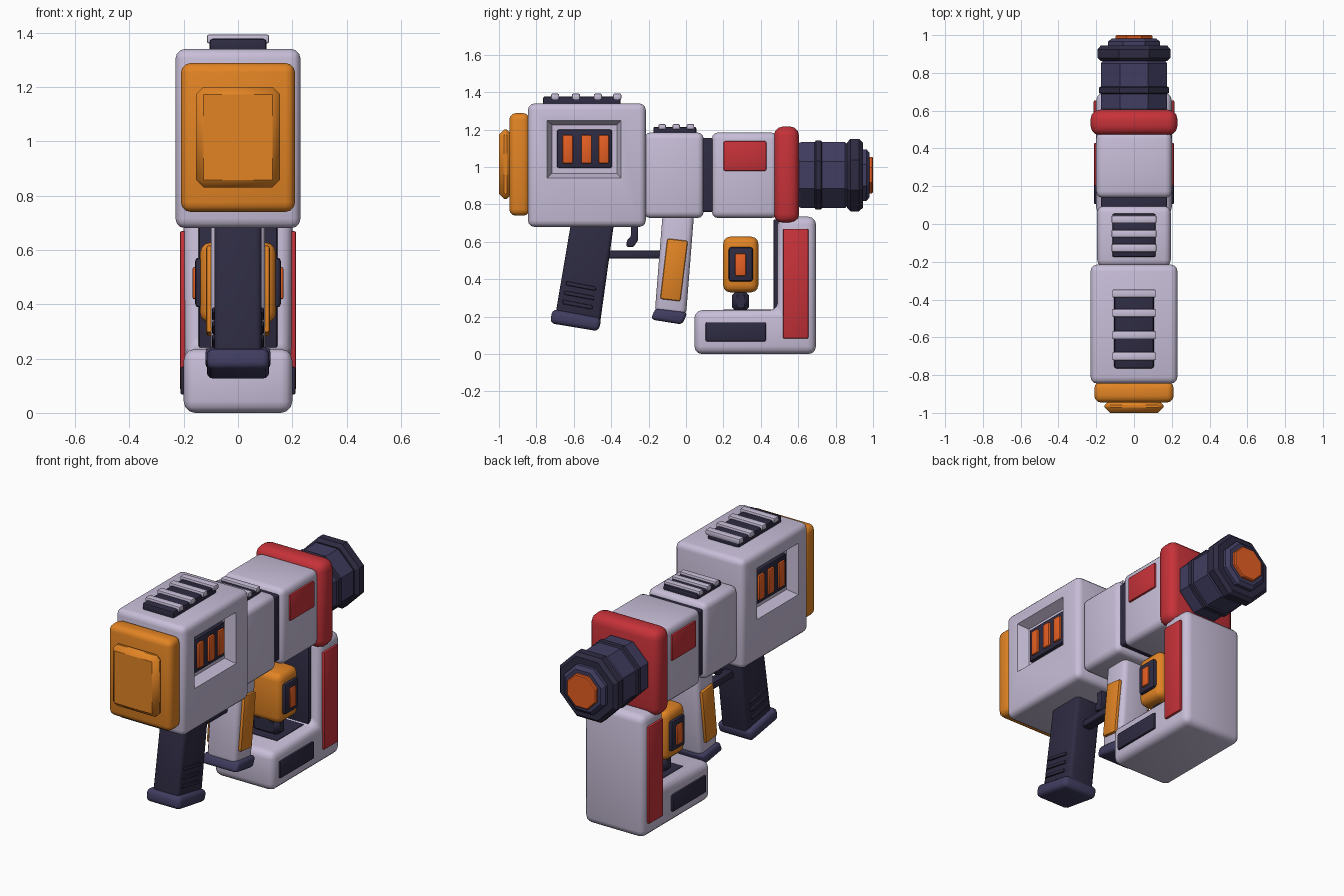
import bpy, bmesh, math

if "Cube" in bpy.data.objects:
    bpy.data.objects.remove(bpy.data.objects["Cube"])


def material(name, rgb):
    m = bpy.data.materials.new(name)
    lin = [((c / 255 + 0.055) / 1.055) ** 2.4 for c in rgb]
    m.diffuse_color = (*lin, 1)
    m.use_nodes = True
    m.node_tree.nodes["Principled BSDF"].inputs["Base Color"].default_value = m.diffuse_color
    return m


SHELL = material("shell", (200, 190, 216))
DARK = material("dark", (46, 43, 66))
NAVY = material("navy", (64, 61, 96))
ORANGE = material("orange", (226, 132, 36))
RED = material("red", (198, 50, 57))
GLOW = material("glow", (230, 95, 35))


def loft(name, rings, mat, bevel=0.0, seg=3, smooth=True):
    """Skin rings of equal point count, cap both ends, round the edges."""
    bm = bmesh.new()
    loops = [[bm.verts.new(p) for p in r] for r in rings]
    n = len(loops[0])
    for a, b in zip(loops, loops[1:]):
        for i in range(n):
            j = (i + 1) % n
            bm.faces.new((a[i], a[j], b[j], b[i]))
    bm.faces.new(loops[0])
    bm.faces.new(loops[-1])
    bmesh.ops.recalc_face_normals(bm, faces=bm.faces[:])
    if bevel:
        bmesh.ops.bevel(bm, geom=bm.edges[:], offset=bevel, segments=seg,
                        profile=0.5, affect='EDGES', clamp_overlap=True)
    if smooth:
        for f in bm.faces:
            f.smooth = True
        for e in bm.edges:
            e.smooth = e.calc_face_angle(0) < math.radians(40)
    me = bpy.data.meshes.new(name)
    bm.to_mesh(me)
    bm.free()
    me.materials.append(mat)
    ob = bpy.data.objects.new(name, me)
    bpy.context.collection.objects.link(ob)
    return ob


def prism(name, x, pts, mat, bevel=0.0, seg=3):
    """Extrude a y-z outline across x; x is a half width or a pair."""
    x0, x1 = (-x, x) if isinstance(x, (int, float)) else x
    return loft(name, [[(v, y, z) for y, z in pts] for v in (x0, x1)], mat, bevel, seg)


def rect(y0, y1, z0, z1):
    return [(y0, z0), (y1, z0), (y1, z1), (y0, z1)]


def box(name, x, y0, y1, z0, z1, mat, bevel=0.0, seg=3):
    return prism(name, x, rect(y0, y1, z0, z1), mat, bevel, seg)


def sides(name, x0, x1, pts, mat, bevel=0.008):
    """Mirrored pair of side panels."""
    prism(name + "_right", (x0, x1), pts, mat, bevel, 2)
    prism(name + "_left", (-x1, -x0), pts, mat, bevel, 2)


def octagon(name, profile, mat, zc=0.957):
    """Eight-sided turned part along y from (y, half width across flats)."""
    rings = []
    for y, a in profile:
        r = a / math.cos(math.pi / 8)
        angles = [math.pi / 8 + k * math.pi / 4 for k in range(8)]
        rings.append([(r * math.cos(t), y, zc + r * math.sin(t)) for t in angles])
    return loft(name, rings, mat, smooth=False)


# rear housing with a sloped window recess on each side
body = box("rear_housing", 0.23, -0.845, -0.215, 0.68, 1.34, SHELL, 0.035)
for s in (1, -1):
    outer = [(s * 0.235, y, z) for y, z in rect(-0.745, -0.345, 0.938, 1.252)]
    floor = [(s * 0.17, y, z) for y, z in rect(-0.716, -0.37, 0.966, 1.225)]
    cutter = loft("recess_cutter", [outer, floor], SHELL, smooth=False)
    mod = body.modifiers.new("recess", 'BOOLEAN')
    mod.object = cutter
    mod.operation = 'DIFFERENCE'
    mod.solver = 'EXACT'
    bpy.context.view_layer.objects.active = body
    bpy.ops.object.modifier_apply(modifier=mod.name)
    bpy.data.objects.remove(cutter)
bpy.ops.object.select_all(action='DESELECT')
body.select_set(True)
bpy.ops.object.shade_smooth_by_angle(angle=math.radians(35))

# cell window and glowing bars
sides("cell_window", 0.16, 0.19, rect(-0.69, -0.395, 0.995, 1.2), DARK, 0.01)
for i, y in enumerate((-0.633, -0.532, -0.44)):
    sides(f"cell_bar_{i}", 0.18, 0.202, rect(y - 0.028, y + 0.028, 1.02, 1.172), GLOW)

# butt plates
box("butt_plate", 0.21, -0.945, -0.835, 0.74, 1.288, ORANGE, 0.035)
box("butt_pad", 0.155, -1.0, -0.93, 0.83, 1.2, ORANGE, 0.028, 1)

# top vents with slats
box("rear_vent", 0.105, -0.765, -0.35, 1.32, 1.378, DARK, 0.012, 2)
for i, y in enumerate((-0.70, -0.588, -0.471, -0.368)):
    box(f"rear_vent_slat_{i}", 0.115, y - 0.022, y + 0.022, 1.36, 1.393, SHELL, 0.008, 2)
box("mid_vent", 0.115, -0.175, 0.055, 1.17, 1.215, DARK, 0.01, 2)
for i, y in enumerate((-0.127, -0.052, 0.024)):
    box(f"mid_vent_slat_{i}", 0.12, y - 0.02, y + 0.02, 1.2, 1.23, SHELL, 0.008, 2)

# middle and front housings
box("mid_housing", 0.195, -0.225, 0.095, 0.727, 1.185, SHELL, 0.035)
box("neck_seal", 0.175, 0.07, 0.16, 0.76, 1.155, DARK, 0.01)
box("front_housing", 0.2, 0.138, 0.49, 0.727, 1.185, SHELL, 0.035)
sides("front_panel", 0.19, 0.212, rect(0.2, 0.43, 0.98, 1.138), RED)
box("front_collar", 0.23, 0.47, 0.605, 0.7, 1.217, RED, 0.05)

# barrel and muzzle
octagon("barrel", [(0.59, 0.165), (0.615, 0.176), (0.85, 0.176), (0.87, 0.16)], NAVY)
octagon("barrel_band", [(0.687, 0.175), (0.694, 0.184), (0.722, 0.184), (0.729, 0.175)], DARK)
octagon("muzzle_ring", [(0.862, 0.175), (0.88, 0.194), (0.925, 0.194), (0.945, 0.175)], DARK)
octagon("muzzle_step", [(0.93, 0.138), (0.965, 0.138), (0.982, 0.118)], NAVY)
octagon("muzzle_glow", [(0.97, 0.098), (0.995, 0.098), (1.0, 0.092)], GLOW)

# pistol grip with ridges and base
prism("pistol_grip", 0.087, [(-0.70, 0.2), (-0.46, 0.16), (-0.385, 0.70), (-0.615, 0.70)], DARK, 0.022)
for i in range(3):
    y, z = -0.642 - i * 0.009, 0.368 - i * 0.05
    prism(f"grip_ridge_{i}", 0.096, [(y, z), (y + 0.16, z - 0.03), (y + 0.16, z - 0.008), (y, z + 0.022)],
          DARK, 0.007, 2)
prism("pistol_grip_base", 0.115, [(-0.727, 0.165), (-0.467, 0.122), (-0.452, 0.192), (-0.714, 0.24)], NAVY, 0.025)

# trigger and guard rod
prism("trigger", 0.022, [(-0.256, 0.70), (-0.256, 0.61), (-0.28, 0.573), (-0.317, 0.573),
                         (-0.317, 0.605), (-0.295, 0.63), (-0.295, 0.70)], DARK, 0.006, 2)
box("guard_rod", 0.03, -0.43, -0.11, 0.51, 0.555, DARK, 0.012, 2)

# fore grip
prism("fore_grip", 0.1, [(-0.167, 0.22), (0.0, 0.205), (0.043, 0.75), (-0.125, 0.75)], SHELL, 0.03)
sides("fore_grip_panel", 0.09, 0.117, [(-0.138, 0.295), (-0.03, 0.282), (0.01, 0.605), (-0.1, 0.618)], ORANGE, 0.01)
prism("fore_grip_base", 0.12, [(-0.188, 0.185), (-0.02, 0.158), (0.008, 0.222), (-0.165, 0.243)], NAVY, 0.02)

# L-shaped front frame
prism("front_frame", 0.2, [(0.045, 0), (0.695, 0), (0.695, 0.735), (0.49, 0.735), (0.49, 0.235), (0.045, 0.235)],
      SHELL, 0.042)
sides("frame_red_panel", 0.19, 0.214, rect(0.518, 0.655, 0.083, 0.67), RED)
sides("frame_dark_panel", 0.19, 0.212, rect(0.105, 0.427, 0.067, 0.17), DARK)
box("frame_inner_pad", 0.145, 0.467, 0.52, 0.2, 0.72, DARK, 0.008, 2)
box("frame_floor_pad", 0.12, 0.2, 0.48, 0.2, 0.238, DARK)

# energy canister and stem
box("canister", 0.14, 0.198, 0.387, 0.33, 0.628, ORANGE, 0.04)
sides("canister_window", 0.12, 0.158, rect(0.228, 0.358, 0.388, 0.572), DARK, 0.014)
sides("canister_glow", 0.15, 0.168, rect(0.263, 0.32, 0.418, 0.537), GLOW)
box("canister_stem", 0.09, 0.247, 0.337, 0.225, 0.34, DARK, 0.025, 1)
